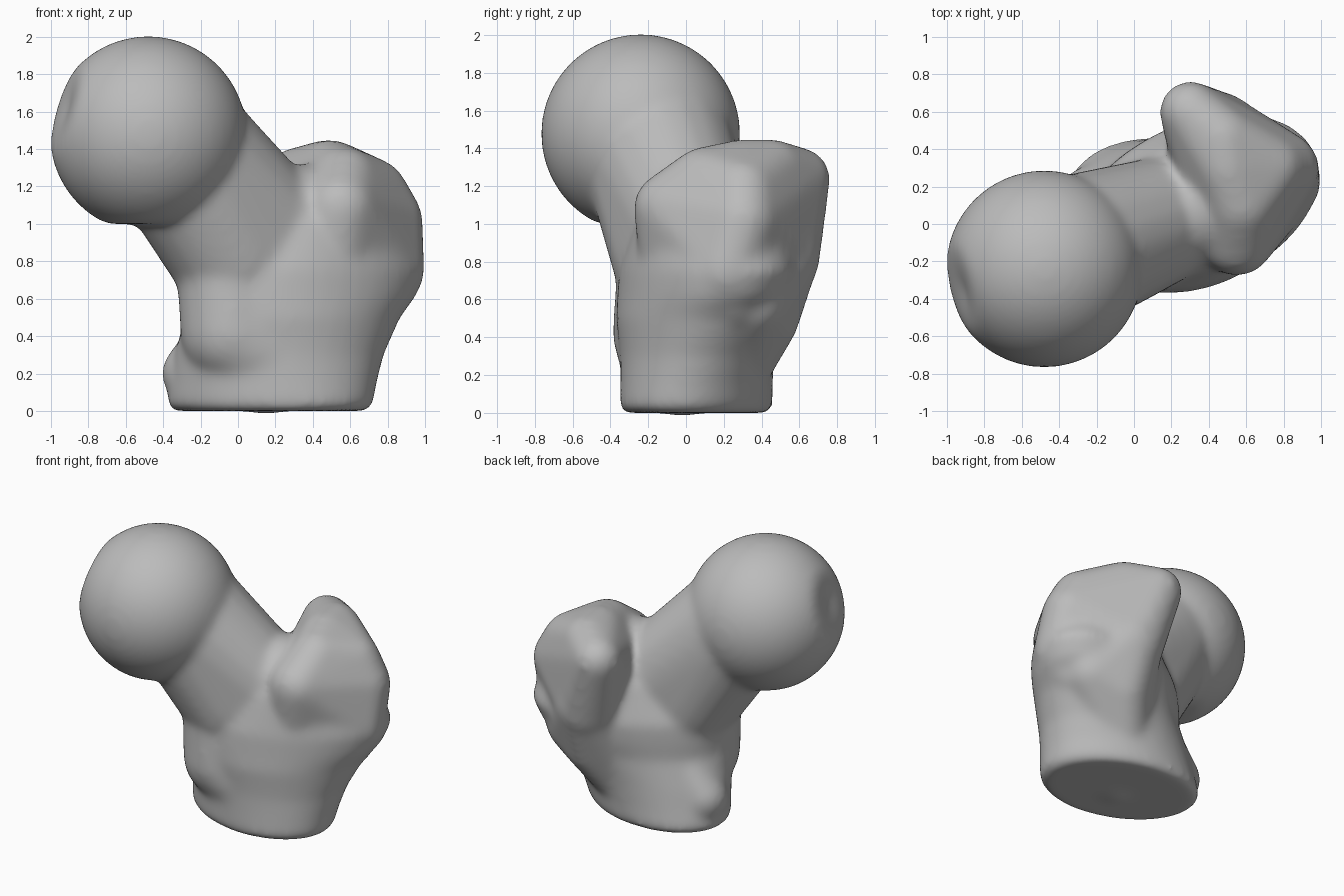
import bpy, bmesh, math
from mathutils import Vector, Matrix

cube = bpy.data.objects.get("Cube")
if cube:
    bpy.data.objects.remove(cube)

bone = bpy.data.materials.new("bone_grey")
bone.use_nodes = True
colour = (0.5, 0.5, 0.5, 1)
bone.diffuse_color = colour
bone.node_tree.nodes["Principled BSDF"].inputs["Base Color"].default_value = colour

body = bmesh.new()


def add_part(part):
    """Append a closed part to the body."""
    mesh = bpy.data.meshes.new("part")
    part.to_mesh(mesh)
    part.free()
    body.from_mesh(mesh)
    bpy.data.meshes.remove(mesh)


def hull(*balls):
    """Skin a cluster of balls given as x, y, z, radius."""
    points = bmesh.new()
    for x, y, z, r in balls:
        bmesh.ops.create_icosphere(points, subdivisions=3, radius=r,
                                   matrix=Matrix.Translation((x, y, z)))
    part = bmesh.new()
    for v in points.verts:
        part.verts.new(v.co)
    points.free()
    result = bmesh.ops.convex_hull(part, input=part.verts[:])
    loose = {g for g in result["geom_interior"] + result["geom_unused"]
             if isinstance(g, bmesh.types.BMVert)}
    bmesh.ops.delete(part, geom=list(loose), context="VERTS")
    add_part(part)


def loft(rings, sides=40):
    """Join turned ellipses: z, centre x, centre y, half width, half depth, turn."""
    part = bmesh.new()
    loops = []
    for z, cx, cy, a, b, turn in rings:
        rot = Matrix.Rotation(math.radians(turn), 3, "Z")
        loop = []
        for i in range(sides):
            # Start each ring at the same compass angle so the sides do not twist
            t = math.tau * i / sides - math.radians(turn)
            loop.append(part.verts.new(
                rot @ Vector((a * math.cos(t), b * math.sin(t), 0)) + Vector((cx, cy, z))))
        loops.append(loop)
    for low, high in zip(loops, loops[1:]):
        for i in range(sides):
            j = (i + 1) % sides
            part.faces.new((low[i], low[j], high[j], high[i]))
    part.faces.new(loops[0][::-1])
    part.faces.new(loops[-1])
    add_part(part)


# Ball head, flattened below, with a shallow pit on its inner side
head = bmesh.new()
bmesh.ops.create_icosphere(head, subdivisions=5, radius=0.527,
                           matrix=Matrix.Translation((-0.48, -0.24, 1.477)))
pit = Vector((-0.95, -0.35, 1.62))
for v in head.verts:
    near = max(0, 1 - (v.co - pit).length / 0.24)
    v.co.x += 0.08 * near
    v.co.z = max(v.co.z, 1.0)
add_part(head)

# Neck, and the saddle between it and the outer knuckle
hull((-0.3, -0.14, 1.37, 0.41), (0.14, 0.02, 0.99, 0.34), (-0.01, -0.04, 0.84, 0.36))
hull((0.38, 0.08, 1.05, 0.27), (0.1, 0, 0.97, 0.34))

# Shaft, flat where it is cut and leaning out into the knuckle
loft([(0.0, 0.17, 0.055, 0.52, 0.37, -14),
      (0.03, 0.17, 0.055, 0.56, 0.395, -14),
      (0.15, 0.19, 0.055, 0.555, 0.4, -8),
      (0.3, 0.22, 0.06, 0.56, 0.41, 2),
      (0.5, 0.29, 0.07, 0.59, 0.425, 17),
      (0.62, 0.33, 0.1, 0.65, 0.43, 21),
      (0.75, 0.36, 0.12, 0.67, 0.43, 23),
      (1.0, 0.42, 0.13, 0.5, 0.37, 25),
      (1.2, 0.5, 0.13, 0.33, 0.26, 30)])

# Front inner swell of the shaft
hull((-0.02, -0.1, 0.42, 0.29), (-0.04, -0.08, 0.75, 0.29), (0.15, -0.02, 0.32, 0.34))

# Large outer knuckle, with its rear tip overhanging the hollow
hull((0.3, 0.6, 1.24, 0.165), (0.47, 0.45, 1.27, 0.18), (0.5, 0.3, 1.27, 0.18),
     (0.57, 0.1, 1.22, 0.19), (0.55, -0.08, 1.08, 0.2), (0.72, 0.3, 1.16, 0.19),
     (0.8, 0.3, 1.02, 0.19), (0.82, 0.22, 0.75, 0.18), (0.73, 0.24, 0.6, 0.17),
     (0.44, 0.49, 0.82, 0.22), (0.5, -0.02, 0.75, 0.22))

# Rear ridge running down from the outer knuckle
hull((0.45, 0.49, 0.84, 0.22), (0.64, 0.33, 0.6, 0.22), (0.46, 0.41, 0.5, 0.19),
     (0.3, 0.25, 0.17, 0.16))

# Small inner knuckle
hull((-0.24, 0.14, 0.2, 0.17), (-0.23, 0.06, 0.15, 0.14), (-0.02, 0.14, 0.45, 0.19))

# Fuse everything into one smooth skin
mesh = bpy.data.meshes.new("thigh_bone_end")
body.to_mesh(mesh)
body.free()
mesh.materials.append(bone)
bone_end = bpy.data.objects.new("thigh_bone_end", mesh)
bpy.context.collection.objects.link(bone_end)

remesh = bone_end.modifiers.new("fuse", "REMESH")
remesh.mode = "VOXEL"
remesh.voxel_size = 0.02
remesh.use_smooth_shade = True
smooth = bone_end.modifiers.new("soften", "SMOOTH")
smooth.factor = 0.5
smooth.iterations = 30
